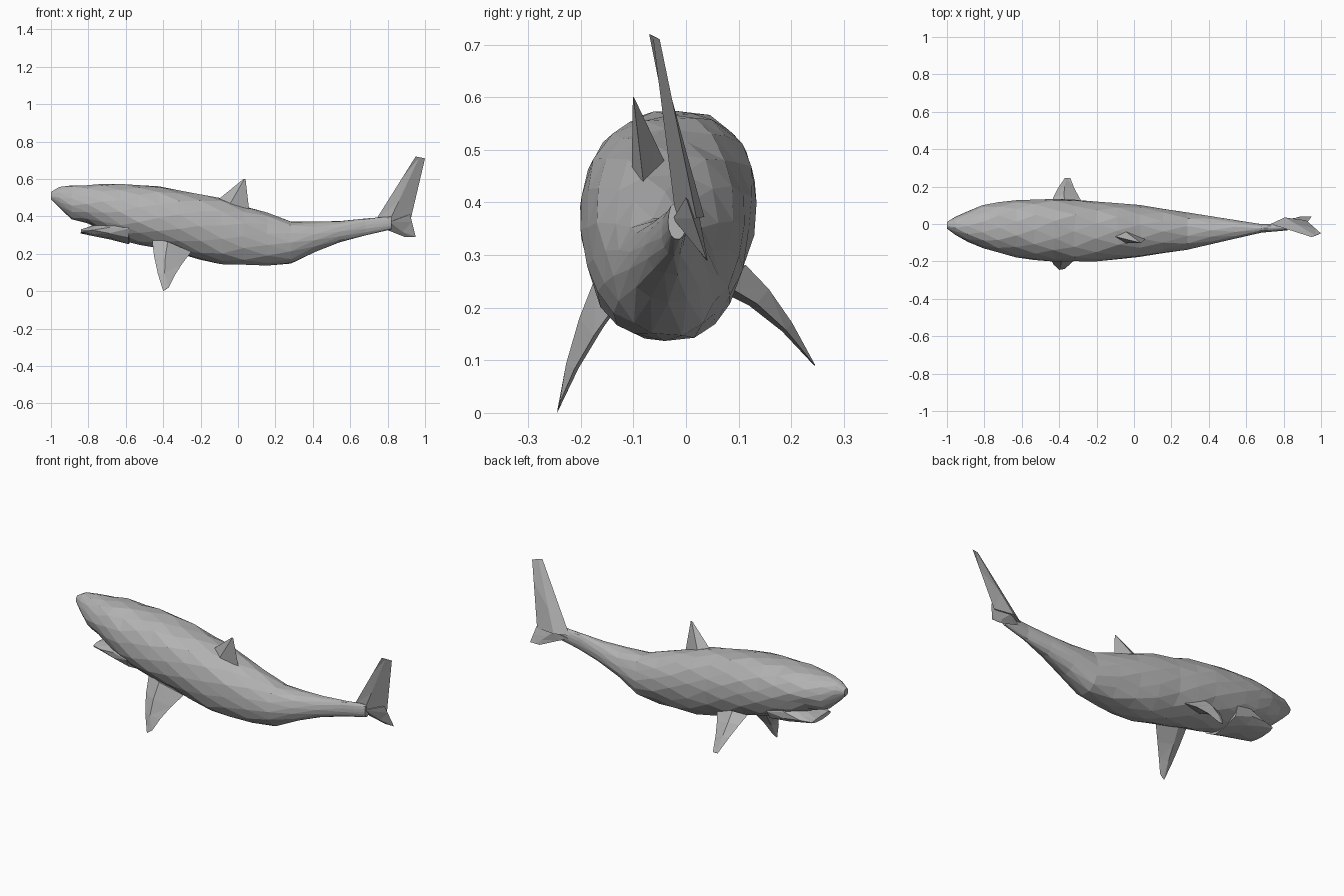
import bpy, bmesh, math, random
from mathutils import Vector

random.seed(4)
if "Cube" in bpy.data.objects:
    bpy.data.objects.remove(bpy.data.objects["Cube"], do_unlink=True)

grey = bpy.data.materials.new("shark_grey")
grey.use_nodes = True
colour = (0.45, 0.45, 0.45, 1)
grey.diffuse_color = colour
grey.node_tree.nodes["Principled BSDF"].inputs["Base Color"].default_value = colour


def skin(name, rings):
    """Join rings of points into a closed, flat-shaded triangle skin."""
    bm = bmesh.new()
    loops = [[bm.verts.new(point) for point in ring] for ring in rings]
    sides = len(loops[0])
    for row, (near, far) in enumerate(zip(loops, loops[1:])):
        for i in range(sides):
            j = (i + 1) % sides
            if row % 2 == 0:
                bm.faces.new((near[i], near[j], far[i]))
                bm.faces.new((near[j], far[j], far[i]))
            else:
                bm.faces.new((near[i], near[j], far[j]))
                bm.faces.new((near[i], far[j], far[i]))
    bm.faces.new(loops[0])
    bm.faces.new(loops[-1])
    bmesh.ops.recalc_face_normals(bm, faces=bm.faces)
    mesh = bpy.data.meshes.new(name)
    bm.to_mesh(mesh)
    bm.free()
    mesh.materials.append(grey)
    bpy.context.collection.objects.link(bpy.data.objects.new(name, mesh))


def follow(line, x):
    """Height at x on a line through a few points."""
    for (xa, za), (xb, zb) in zip(line, line[1:]):
        if x <= xb:
            return za + (zb - za) * (x - xa) / (xb - xa)
    return line[-1][1]


def half_width(x):
    """Quick swelling behind the snout, long taper to the tail."""
    along = min((x + 1) / 1.8, 1)
    return max(0.17 * math.sin(math.pi * along ** 0.65), 0.018)


def middle(x):
    """The spine bows gently to the right."""
    return -0.04 * math.cos(1.4 * x)


def loft(name, start, end, count, sides, belly, back, narrowing=1):
    """Staggered, slightly uneven rings between a belly line and a back line."""
    rings = []
    for row in range(count):
        x = start + (end - start) * (row / (count - 1)) ** 1.3
        low, high = follow(belly, x), follow(back, x)
        width = half_width(x) * narrowing
        wobble = width * 0.035
        ring = []
        for i in range(sides):
            angle = math.tau * (i + row % 2 / 2) / sides
            across = math.sin(angle)
            across = math.copysign(abs(across) ** 0.88, across)
            point = Vector((x, middle(x) + across * width,
                            (low + high + math.cos(angle) * (high - low)) / 2))
            jitter = Vector([random.uniform(-wobble, wobble) for axis in "xyz"])
            ring.append(point + jitter)
        rings.append(ring)
    skin(name, rings)


def fin(name, root_front, root_rear, tip_front, tip_rear, thickness, side, bow, rungs=4):
    """Tapering blade with a diamond section, bowed halfway along."""
    rings = []
    for rung in range(rungs):
        t = rung / (rungs - 1)
        bend = Vector(bow) * math.sin(math.pi * t)
        front = Vector(root_front).lerp(Vector(tip_front), t) + bend
        rear = Vector(root_rear).lerp(Vector(tip_rear), t) + bend
        ridge = front.lerp(rear, 0.4)
        offset = Vector(side).normalized() * (thickness * (1 - t) + 0.001)
        rings.append([front, ridge + offset, rear, ridge - offset])
    skin(name, rings)


# Body with the overhanging snout
loft("body", start=-1, end=0.82, count=18, sides=14,
     belly=[(-1, 0.49), (-0.9, 0.39), (-0.76, 0.35), (-0.66, 0.28), (-0.4, 0.22),
            (-0.1, 0.14), (0.25, 0.13), (0.5, 0.25), (0.8, 0.33)],
     back=[(-1, 0.53), (-0.95, 0.56), (-0.7, 0.58), (-0.4, 0.56), (-0.1, 0.5),
           (0.3, 0.37), (0.5, 0.37), (0.8, 0.4)])

# Lower jaw, leaving the mouth open above it
loft("lower_jaw", start=-0.84, end=-0.58, count=4, sides=10,
     belly=[(-0.84, 0.31), (-0.58, 0.25)],
     back=[(-0.84, 0.33), (-0.58, 0.42)], narrowing=0.85)

# Back fin, leaning to the right
fin("dorsal_fin",
    root_front=(-0.13, -0.06, 0.47), root_rear=(0.06, -0.08, 0.43),
    tip_front=(0.03, -0.1, 0.6), tip_rear=(0.04, -0.1, 0.6),
    thickness=0.035, side=(0, 1, 0.2), bow=(0, 0, 0))

# Tail fin lobes, swinging to the right as they rise
fin("tail_upper_lobe",
    root_front=(0.73, 0, 0.37), root_rear=(0.92, 0.02, 0.37),
    tip_front=(0.95, -0.07, 0.72), tip_rear=(1, -0.05, 0.71),
    thickness=0.026, side=(0, 1, 0.1), bow=(0, 0, 0))
fin("tail_lower_lobe",
    root_front=(0.74, 0, 0.35), root_rear=(0.92, 0, 0.41),
    tip_front=(0.89, 0.04, 0.29), tip_rear=(0.95, 0.04, 0.29),
    thickness=0.024, side=(0, 1, 0.2), bow=(0, 0, 0))

# Side fins: the right one hangs down, the left one spreads wider
fin("right_pectoral_fin",
    root_front=(-0.46, -0.14, 0.28), root_rear=(-0.25, -0.13, 0.21),
    tip_front=(-0.4, -0.245, 0), tip_rear=(-0.37, -0.24, 0.02),
    thickness=0.035, side=(0, 1, -0.4), bow=(-0.01, -0.01, 0))
fin("left_pectoral_fin",
    root_front=(-0.45, 0.09, 0.27), root_rear=(-0.25, 0.08, 0.24),
    tip_front=(-0.37, 0.245, 0.09), tip_rear=(-0.34, 0.245, 0.09),
    thickness=0.035, side=(0, 0.7, 0.6), bow=(-0.01, 0, 0.02))
